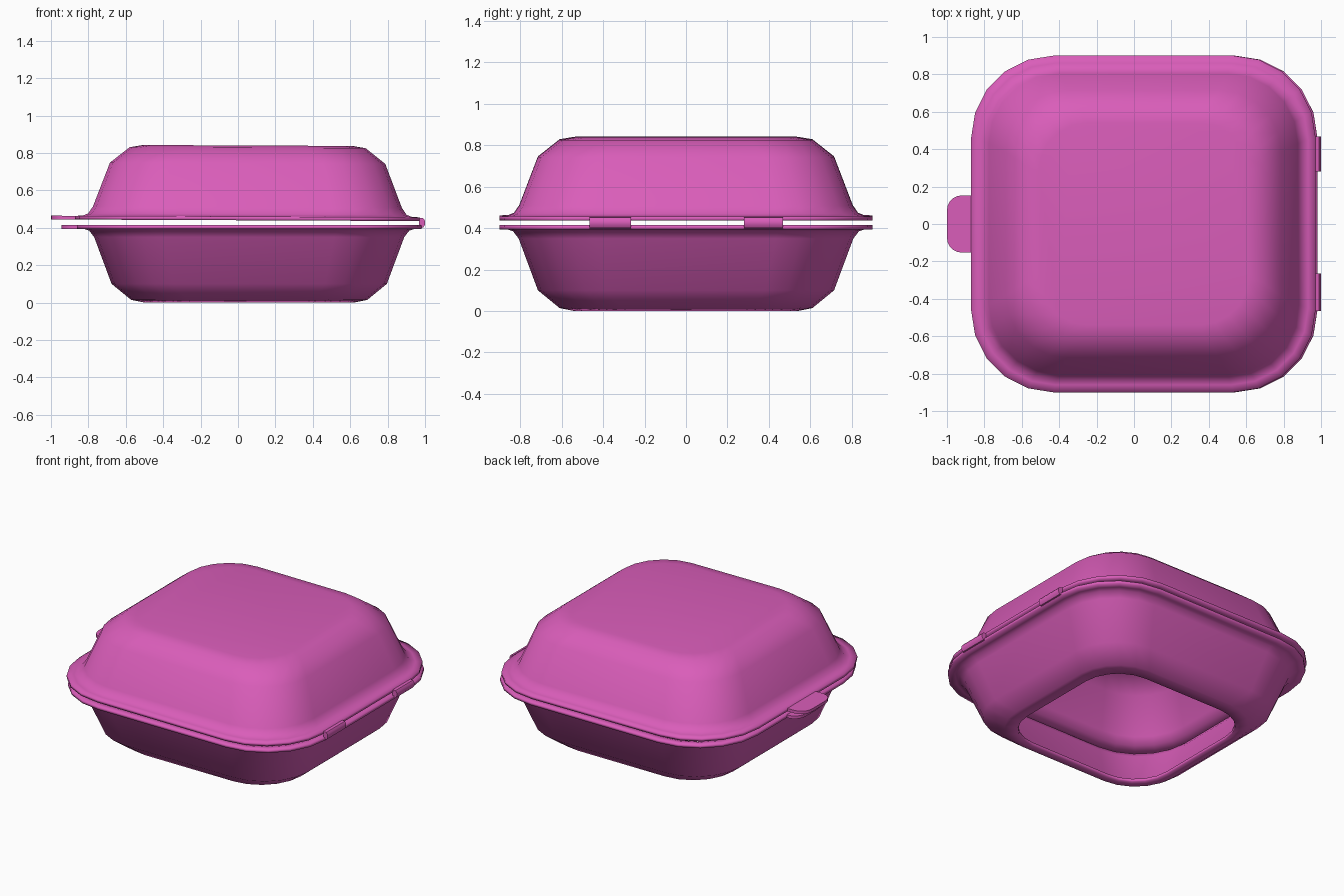
import bpy, bmesh, math
from mathutils import Matrix

if "Cube" in bpy.data.objects:
    bpy.data.objects.remove(bpy.data.objects["Cube"])

pink = bpy.data.materials.new("pink_foam")
pink.diffuse_color = (0.70, 0.11, 0.49, 1)
pink.use_nodes = True
pink.node_tree.nodes["Principled BSDF"].inputs["Base Color"].default_value = pink.diffuse_color


def finish(bm, name):
    mesh = bpy.data.meshes.new(name)
    bm.to_mesh(mesh)
    bm.free()
    ob = bpy.data.objects.new(name, mesh)
    bpy.context.collection.objects.link(ob)
    mesh.materials.append(pink)
    return ob


def smooth(ob):
    bpy.ops.object.select_all(action='DESELECT')
    ob.select_set(True)
    bpy.context.view_layer.objects.active = ob
    bpy.ops.object.shade_smooth_by_angle(angle=math.radians(40))


def rounded_rect(hx, hy, r, seg=5):
    pts = []
    for k, (sx, sy) in enumerate(((1, 1), (-1, 1), (-1, -1), (1, -1))):
        for i in range(seg + 1):
            a = math.pi / 2 * (k + i / seg)
            pts.append((sx * (hx - r) + r * math.cos(a), sy * (hy - r) + r * math.sin(a)))
    return pts


def shell(name, profile, cx, capped, flip):
    """Stack rounded-square rings (half width, height, corner radius) into a thin shell."""
    bm = bmesh.new()
    rings = [[bm.verts.new((x + cx, y, z)) for x, y in rounded_rect(h + 0.021, h, r)]
             for h, z, r in profile]
    n = len(rings[0])
    for a, b in zip(rings, rings[1:]):
        for i in range(n):
            j = (i + 1) % n
            bm.faces.new((a[i], a[j], b[j], b[i]))
    if capped:
        bm.faces.new(rings[-1])
    if flip:
        bmesh.ops.reverse_faces(bm, faces=bm.faces[:])
    ob = finish(bm, name)
    sol = ob.modifiers.new("wall", 'SOLIDIFY')
    sol.thickness = 0.02
    sol.offset = -1
    sol.use_even_offset = True
    smooth(ob)
    return ob


def prism(name, points, direction):
    """Extrude a closed outline of 3D points."""
    bm = bmesh.new()
    face = bm.faces.new([bm.verts.new(p) for p in points])
    ext = bmesh.ops.extrude_face_region(bm, geom=[face], use_keep_orig=True)
    bmesh.ops.translate(bm, vec=direction,
                        verts=[v for v in ext["geom"] if isinstance(v, bmesh.types.BMVert)])
    bmesh.ops.recalc_face_normals(bm, faces=bm.faces[:])
    ob = finish(bm, name)
    smooth(ob)
    return ob


def tab(name, x_tip, x_rim, z, hw, r=0.08):
    pts = [(x_rim, -hw, z), (x_rim, hw, z)]
    for k, sy in ((1, 1), (2, -1)):
        for i in range(6):
            a = math.pi / 2 * (k + i / 5)
            pts.append((x_tip + r + r * math.cos(a), sy * (hw - r) + r * math.sin(a), z))
    return prism(name, pts, (0, 0, 0.02))


# Lid: rim flange, flare, sloped wall, chamfered shoulder, closed top
lid = shell("lid", [(0.90, 0.460, 0.44), (0.86, 0.461, 0.41), (0.83, 0.473, 0.39),
                    (0.805, 0.51, 0.375), (0.715, 0.745, 0.33), (0.61, 0.828, 0.30),
                    (0.54, 0.84, 0.26)], 0.05, True, False)
lid_tab = tab("lid_tab", -1.0, -0.87, 0.440, 0.153)

# The lid sits very slightly tilted towards the hinge
tilt = (Matrix.Translation((0, 0, 0.46)) @ Matrix.Rotation(math.radians(0.25), 4, 'Y')
        @ Matrix.Translation((0, 0, -0.46)))
for ob in (lid, lid_tab):
    ob.data.transform(tilt)

# Tray: the same form upside down, with an open bottom
shell("tray", [(0.90, 0.394, 0.44), (0.86, 0.393, 0.41), (0.835, 0.385, 0.39),
               (0.808, 0.35, 0.375), (0.715, 0.10, 0.33), (0.61, 0.014, 0.30),
               (0.54, 0.0, 0.26)], 0.06, False, True)
tab("tray_tab", -0.945, -0.86, 0.394, 0.145)

# Hinges: two short rounded strips joining the rims on the +x side
hinge = [(0.968, 0.454), (0.99, 0.451), (1.0, 0.438), (1.0, 0.416), (0.99, 0.401), (0.968, 0.397)]
for i, (y0, y1) in enumerate(((-0.465, -0.265), (0.28, 0.468))):
    prism(f"hinge_{i + 1}", [(x, y0, z) for x, z in hinge], (0, y1 - y0, 0))
